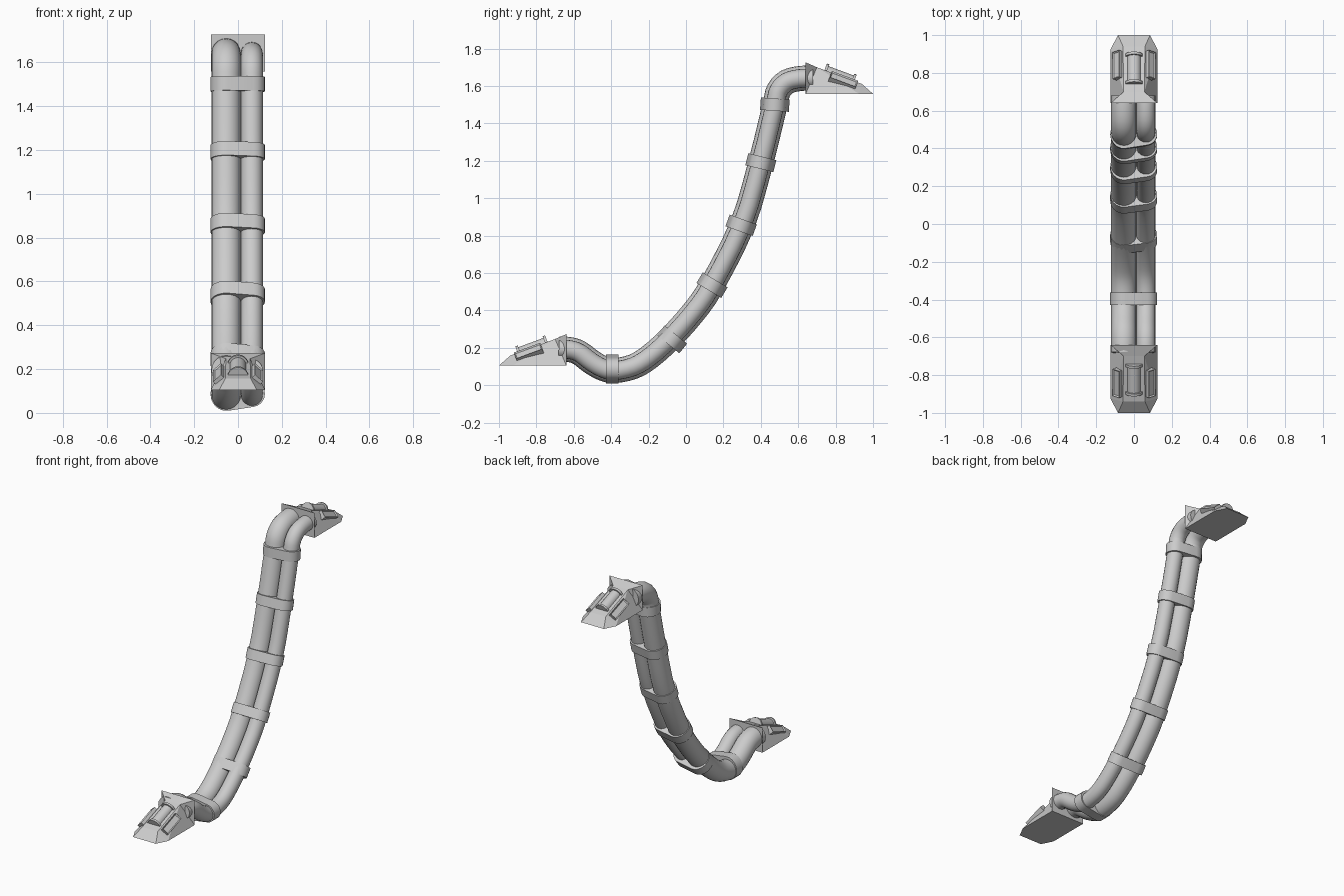
import bpy, bmesh, math
from mathutils import Vector, Matrix

if "Cube" in bpy.data.objects:
    bpy.data.objects.remove(bpy.data.objects["Cube"])

# Shared centre line in the y-z plane
PATH = [(-.68, .195), (-.62, .19), (-.57, .173), (-.51, .128), (-.45, .093), (-.385, .078), (-.28, .1),
        (-.19, .155), (-.085, .25), (.04, .39), (.139, .535), (.30, .855), (.40, 1.19),
        (.476, 1.50), (.495, 1.575), (.54, 1.622), (.61, 1.64), (.68, 1.642)]
CLAMPS = [(-.395, .087, 0), (-.075, .245, 51), (.139, .535, 59),
          (.295, .855, 70), (.40, 1.19, 76), (.475, 1.50, 86)]
BIG = (-.054, .067)      # x centre, radius
SMALL = (.063, .050)


def finish(name, bm, angle=None):
    bmesh.ops.recalc_face_normals(bm, faces=bm.faces[:])
    me = bpy.data.meshes.new(name)
    bm.to_mesh(me)
    bm.free()
    ob = bpy.data.objects.new(name, me)
    bpy.context.collection.objects.link(ob)
    if angle:
        bpy.ops.object.select_all(action='DESELECT')
        ob.select_set(True)
        bpy.context.view_layer.objects.active = ob
        bpy.ops.object.shade_smooth_by_angle(angle=math.radians(angle))
    return ob


def loft(bm, rings):
    rows = [[bm.verts.new(p) for p in r] for r in rings]
    n = len(rows[0])
    for a, b in zip(rows, rows[1:]):
        for i in range(n):
            bm.faces.new((a[i], a[(i + 1) % n], b[(i + 1) % n], b[i]))
    bm.faces.new(rows[0])
    bm.faces.new(rows[-1])


def smooth_path(pts, steps=3):
    p = [Vector(q) for q in pts]
    p = [p[0]] + p + [p[-1]]
    out = []
    for a, b, c, d in zip(p, p[1:], p[2:], p[3:]):
        for k in range(steps):
            t = k / steps
            out.append(.5 * (2 * b + (c - a) * t + (2 * a - 5 * b + 4 * c - d) * t * t
                             + (3 * b - a - 3 * c + d) * t ** 3))
    return out + [p[-1]]


def pipe(name, x0, r, sides=20):
    pts = smooth_path(PATH)
    rings = []
    for i, c in enumerate(pts):
        t = (pts[min(i + 1, len(pts) - 1)] - pts[max(i - 1, 0)]).normalized()
        ring = []
        for k in range(sides):
            a = math.tau * k / sides
            u, v = r * math.cos(a), r * math.sin(a)
            ring.append((x0 + u, c.x - t.y * v, c.y + t.x * v))
        rings.append(ring)
    bm = bmesh.new()
    loft(bm, rings)
    return finish(name, bm, 40)


def clamp(name, y, z, deg):
    # Outline wraps both pipes, with straight tangents between them
    tilt = math.asin((.077 - .060) / (SMALL[0] - BIG[0]))
    outline = []
    for cx, rx, rv, a0, a1 in ((BIG[0], .072, .078, math.pi / 2 - tilt, 1.5 * math.pi + tilt),
                               (SMALL[0], .060, .060, -math.pi / 2 + tilt, math.pi / 2 - tilt)):
        for k in range(11):
            a = a0 + (a1 - a0) * k / 10
            outline.append((cx + rx * math.cos(a), rv * math.sin(a)))
    c, s = math.cos(math.radians(deg)), math.sin(math.radians(deg))
    bm = bmesh.new()
    loft(bm, [[(u, y + w * c - v * s, z + w * s + v * c) for u, v in outline]
              for w in (-.033, .033)])
    return finish(name, bm, 40)


def connector(end, s, z0):
    # s = -1 front end, +1 back end; local t runs from the nose toward the pipes
    place = Matrix(((1, 0, 0, 0), (0, -s, 0, s), (0, 0, 1, z0), (0, 0, 0, 1)))

    # Wedge body with cut nose corners and a flared rear lip
    half = [(.085, 0, 0), (.124, .075, 0), (.124, .36, 0),
            (.058, .06, .053), (.055, .30, .142), (.124, .36, .168)]
    bm = bmesh.new()
    R = [bm.verts.new(p) for p in half]
    L = [bm.verts.new((-x, t, z)) for x, t, z in half]
    for V in (R, L):
        for f in ((0, 1, 3), (1, 2, 4), (1, 4, 3), (2, 5, 4)):
            bm.faces.new([V[i] for i in f])
    for a, b in ((0, 3), (3, 4), (4, 5), (5, 2)):
        bm.faces.new((R[a], R[b], L[b], L[a]))
    bm.faces.new((R[0], R[1], R[2], L[2], L[1], L[0]))
    bmesh.ops.transform(bm, matrix=place, verts=bm.verts[:])
    finish(end + "_connector_body", bm)

    along = Vector((0, .24, .089)).normalized()
    up = Vector((0, -along.z, along.y))

    # Framed panels on both slanted sides
    for sx, side in ((1, "right"), (-1, "left")):
        across = (Vector((sx, 0, 0)) * .72 - up * .69).normalized()
        out = across.cross(along) * sx
        rot = Matrix((across, along, out)).transposed().to_4x4()
        pos = Vector((sx * .085, .16, .068))
        bm = bmesh.new()
        bmesh.ops.create_cube(bm, size=1)
        bmesh.ops.scale(bm, vec=(.05, .15, .034), verts=bm.verts[:])
        top = max(bm.faces, key=lambda f: f.calc_center_median().z)
        bmesh.ops.inset_region(bm, faces=[top], thickness=.009)
        bmesh.ops.translate(bm, vec=(0, 0, -.007), verts=top.verts[:])
        bmesh.ops.transform(bm, matrix=place @ Matrix.Translation(pos) @ rot, verts=bm.verts[:])
        finish(f"{end}_{side}_panel", bm)

    # Half-sunk barrel with a flange at each end
    profile = [(0, .047), (.014, .047), (.014, .037), (.156, .037), (.156, .047), (.17, .047)]
    start = Vector((0, .10, .068)) - up * .010
    rings = []
    for d, r in profile:
        rings.append([start + along * d + Vector((r * math.cos(a), 0, 0)) + up * r * math.sin(a)
                      for a in (math.tau * k / 20 for k in range(20))])
    bm = bmesh.new()
    loft(bm, rings)
    bmesh.ops.transform(bm, matrix=place, verts=bm.verts[:])
    finish(end + "_barrel", bm, 35)


pipe("large_pipe", *BIG)
pipe("small_pipe", *SMALL)
for i, c in enumerate(CLAMPS):
    clamp(f"clamp_{i + 1}", *c)
connector("front", -1, .105)
connector("back", 1, 1.558)
